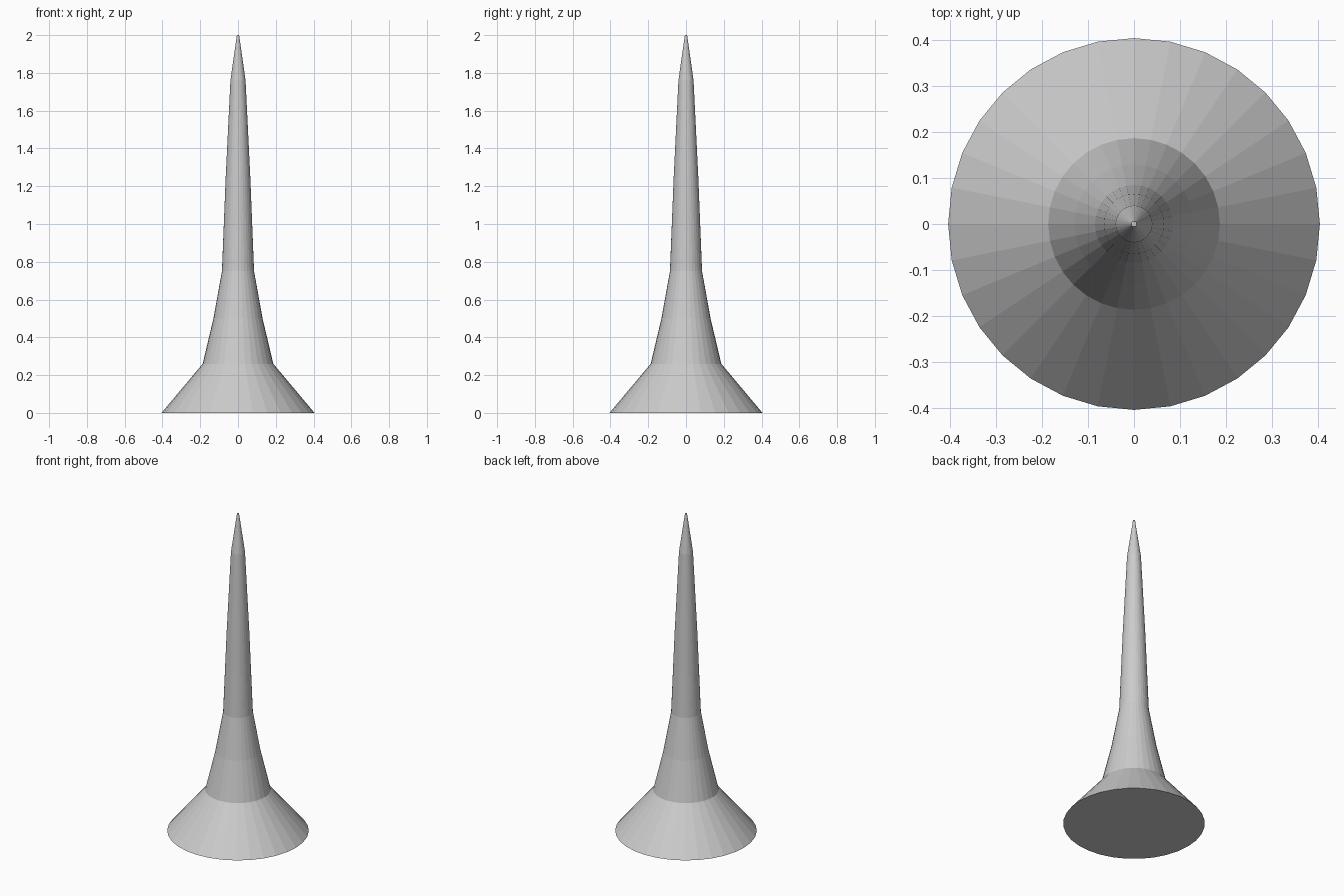
import bpy, bmesh, math

default = bpy.data.objects.get("Cube")
if default:
    bpy.data.objects.remove(default, do_unlink=True)

SIDES = 32
# (radius, height) rings from the flared foot to the blunt tip
PROFILE = [(0.405, 0.0), (0.187, 0.26), (0.13, 0.5), (0.085, 0.75),
           (0.065, 1.25), (0.04, 1.76), (0.006, 2.0)]


def make_material(name, rgb):
    mat = bpy.data.materials.new(name)
    mat.use_nodes = True
    mat.diffuse_color = (*rgb, 1)
    mat.node_tree.nodes["Principled BSDF"].inputs["Base Color"].default_value = (*rgb, 1)
    return mat


def lathe(name, profile, sides, mat):
    """Stack rings of vertices, bridge them with quads and cap both ends."""
    bm = bmesh.new()
    rings = []
    for r, z in profile:
        angles = [2 * math.pi * i / sides for i in range(sides)]
        rings.append([bm.verts.new((r * math.cos(a), r * math.sin(a), z)) for a in angles])
    for low, high in zip(rings, rings[1:]):
        for i in range(sides):
            j = (i + 1) % sides
            bm.faces.new((low[i], low[j], high[j], high[i]))
    bm.faces.new(rings[0][::-1])
    bm.faces.new(rings[-1])
    mesh = bpy.data.meshes.new(name)
    bm.to_mesh(mesh)
    bm.free()
    mesh.materials.append(mat)
    obj = bpy.data.objects.new(name, mesh)
    bpy.context.collection.objects.link(obj)
    return obj


# Flat-shaded spire with a flared foot
lathe("flared_spike", PROFILE, SIDES, make_material("light grey", (0.6, 0.6, 0.6)))
